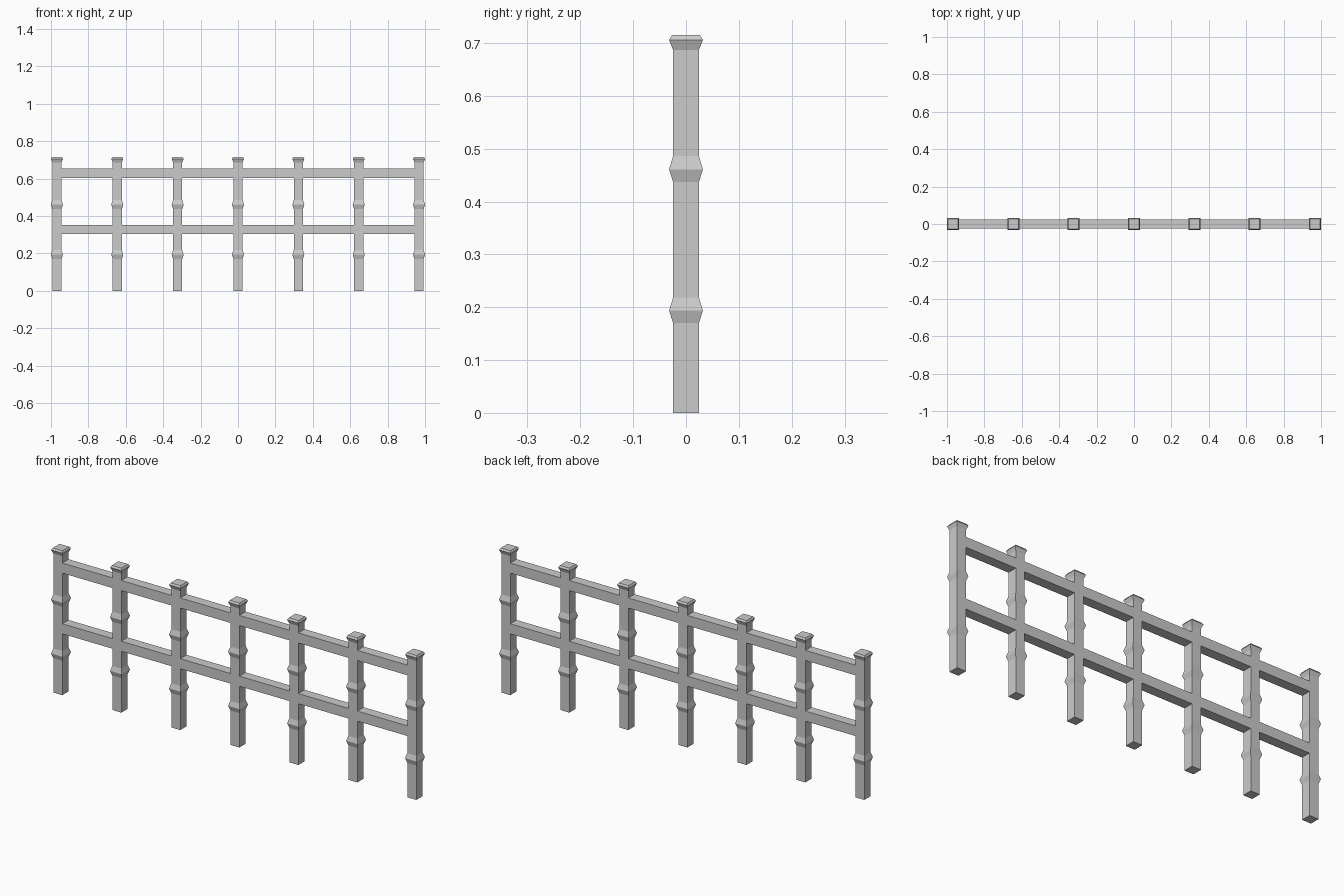
import bpy, bmesh

if "Cube" in bpy.data.objects:
    bpy.data.objects.remove(bpy.data.objects["Cube"])

POSTS = 7
SPAN = 0.968              # x of the outermost posts
HALF = 0.0245             # half thickness of posts and rails
WIDE = 0.032              # half width of the collars and cap
STEP = 2 * SPAN / (POSTS - 1)

# post profile: (half width, height)
PROFILE = [(HALF, 0), (HALF, 0.17), (WIDE, 0.194), (HALF, 0.218),
           (HALF, 0.437), (WIDE, 0.461), (HALF, 0.486),
           (HALF, 0.687), (WIDE, 0.706), (0.0265, 0.715)]


def square_loft(profile):
    """Stack square rings into a closed, flat-faced post."""
    bm = bmesh.new()
    rings = [[bm.verts.new((sx * h, sy * h, z))
              for sx, sy in ((-1, -1), (1, -1), (1, 1), (-1, 1))]
             for h, z in profile]
    for a, b in zip(rings, rings[1:]):
        for i in range(4):
            j = (i + 1) % 4
            bm.faces.new((a[i], a[j], b[j], b[i]))
    bm.faces.new(rings[0][::-1])
    bm.faces.new(rings[-1])
    return bm


def rail_box(length):
    """Rail section that fits flush between two posts."""
    bm = bmesh.new()
    bmesh.ops.create_cube(bm, size=1)
    bmesh.ops.scale(bm, vec=(length, 2 * HALF, 0.05), verts=bm.verts)
    return bm


def to_mesh(bm, name):
    bmesh.ops.recalc_face_normals(bm, faces=bm.faces)
    mesh = bpy.data.meshes.new(name)
    bm.to_mesh(mesh)
    bm.free()
    return mesh


def place(name, mesh, location):
    ob = bpy.data.objects.new(name, mesh)
    ob.location = location
    bpy.context.collection.objects.link(ob)


post_mesh = to_mesh(square_loft(PROFILE), "post")
rail_mesh = to_mesh(rail_box(STEP - 2 * HALF), "rail")

# seven collared posts
for i in range(POSTS):
    place(f"post_{i + 1}", post_mesh, (-SPAN + i * STEP, 0, 0))

# lower and upper rails, one section per bay
for name, z in (("lower_rail", 0.328), ("upper_rail", 0.628)):
    for i in range(POSTS - 1):
        place(f"{name}_{i + 1}", rail_mesh, (-SPAN + (i + 0.5) * STEP, 0, z))
